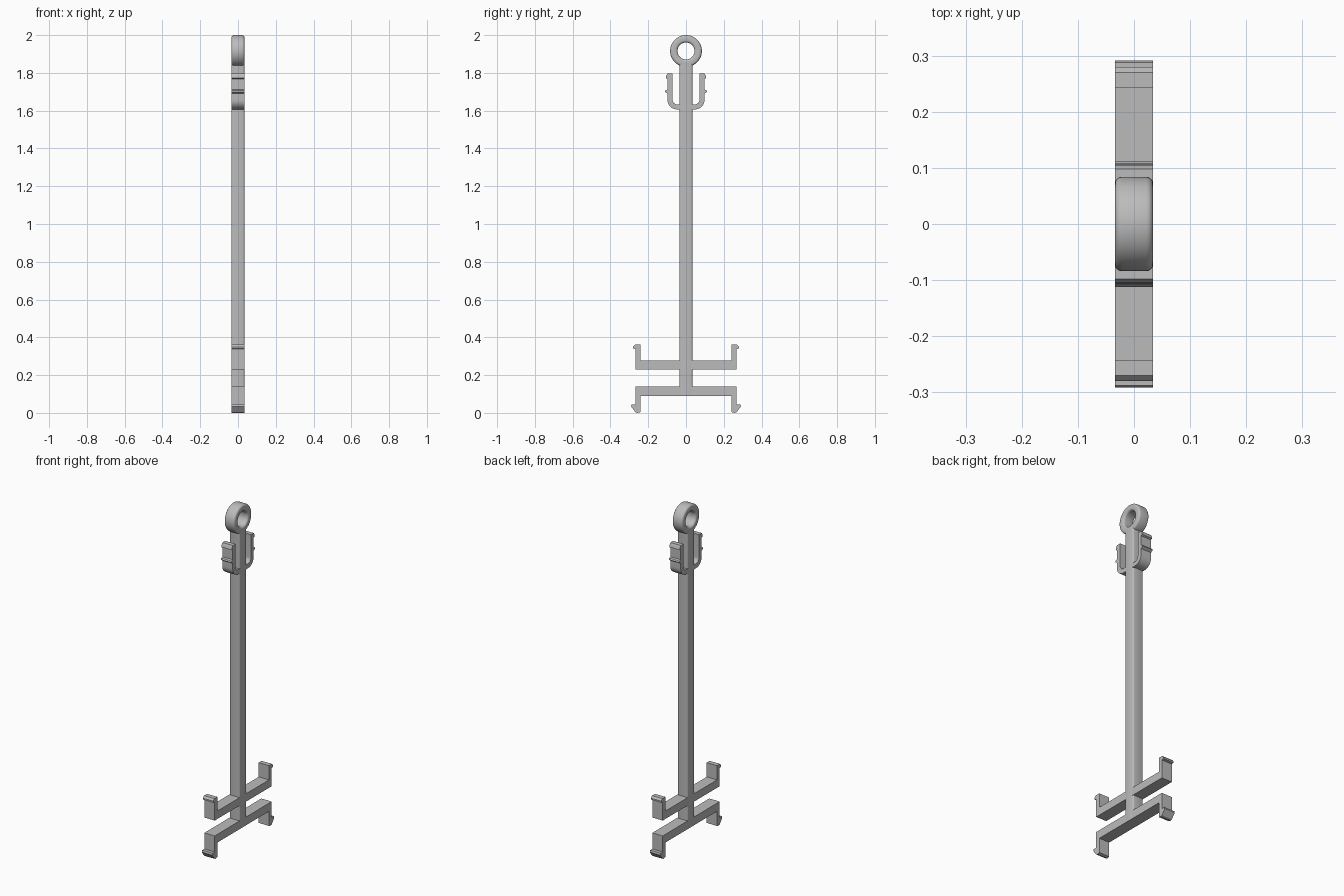
import bpy, bmesh, math

cube = bpy.data.objects.get("Cube")
if cube:
    bpy.data.objects.remove(cube, do_unlink=True)

HALF = 0.034  # half thickness of the whole tool along x

grey = bpy.data.materials.new("plain grey")
grey.use_nodes = True
grey.diffuse_color = (0.5, 0.5, 0.5, 1)
grey.node_tree.nodes["Principled BSDF"].inputs["Base Color"].default_value = (0.5, 0.5, 0.5, 1)


def finish(name, bm, smooth=False):
    bmesh.ops.recalc_face_normals(bm, faces=bm.faces)
    mesh = bpy.data.meshes.new(name)
    bm.to_mesh(mesh)
    bm.free()
    mesh.materials.append(grey)
    obj = bpy.data.objects.new(name, mesh)
    bpy.context.collection.objects.link(obj)
    if smooth:
        bpy.ops.object.select_all(action='DESELECT')
        obj.select_set(True)
        bpy.context.view_layer.objects.active = obj
        bpy.ops.object.shade_smooth_by_angle(angle=math.radians(35))
    return obj


def extrude_profile(name, points, side, smooth=False):
    """Extrude a (y, z) outline across the thickness; side mirrors it in y."""
    bm = bmesh.new()
    face = bm.faces.new([bm.verts.new((-HALF, side * y, z)) for y, z in points])
    new = bmesh.ops.extrude_face_region(bm, geom=[face])["geom"]
    verts = [v for v in new if isinstance(v, bmesh.types.BMVert)]
    bmesh.ops.translate(bm, verts=verts, vec=(2 * HALF, 0, 0))
    return finish(name, bm, smooth)


def arc(cy, cz, r, start, end, steps):
    angles = [math.radians(start + (end - start) * i / steps) for i in range(steps + 1)]
    return [(cy + r * math.cos(a), cz + r * math.sin(a)) for a in angles]


# Shaft with softened long edges
bm = bmesh.new()
bmesh.ops.create_cube(bm, size=1)
for v in bm.verts:
    v.co = (v.co.x * 2 * HALF, v.co.y * 2 * HALF, 0.09 if v.co.z < 0 else 1.85)
long_edges = [e for e in bm.edges if abs(e.verts[0].co.z - e.verts[1].co.z) > 1]
bmesh.ops.bevel(bm, geom=long_edges, offset=0.008, segments=3, profile=0.5, affect='EDGES')
finish("shaft", bm, True)

# Hanging ring: rounded rectangular section revolved about the x axis
CZ, OUTER, INNER, ROUND = 1.916, 0.084, 0.045, 0.012
section = []
for cx, cr, start in ((HALF - ROUND, OUTER - ROUND, 0), (ROUND - HALF, OUTER - ROUND, 90),
                      (ROUND - HALF, INNER + ROUND, 180), (HALF - ROUND, INNER + ROUND, 270)):
    section += arc(cx, cr, ROUND, start, start + 90, 4)
bm = bmesh.new()
STEPS = 48
rings = []
for i in range(STEPS):
    a = 2 * math.pi * i / STEPS
    rings.append([bm.verts.new((x, r * math.cos(a), CZ + r * math.sin(a))) for x, r in section])
for i, ring in enumerate(rings):
    nxt = rings[(i + 1) % STEPS]
    for j in range(len(section)):
        k = (j + 1) % len(section)
        bm.faces.new((ring[j], ring[k], nxt[k], nxt[j]))
finish("hanging_ring", bm, True)

# Outlines of the clips on the +y side
hook = ([(0.02, 1.607)] + arc(0.048, 1.657, 0.05, -90, 0, 10)
        + [(0.098, 1.69), (0.112, 1.70), (0.108, 1.708), (0.098, 1.712),
           (0.098, 1.767), (0.107, 1.772), (0.105, 1.785), (0.098, 1.796),
           (0.072, 1.796)]
        + arc(0.045, 1.66, 0.027, 0, -90, 8) + [(0.02, 1.633)])

upper_arm = [(0.02, 0.23), (0.267, 0.23), (0.267, 0.338), (0.280, 0.341),
             (0.280, 0.350), (0.270, 0.361), (0.242, 0.361), (0.242, 0.277), (0.02, 0.277)]

lower_arm = [(0.02, 0.139), (0.267, 0.139), (0.267, 0.044), (0.288, 0.044),
             (0.291, 0.034), (0.268, 0.004), (0.258, 0.0), (0.242, 0.004),
             (0.242, 0.09), (0.02, 0.09)]

# Front and back copies of every clip
for label, side in (("front", -1), ("back", 1)):
    extrude_profile(label + "_spring_hook", hook, side, True)
    extrude_profile(label + "_upper_arm", upper_arm, side)
    extrude_profile(label + "_lower_arm", lower_arm, side)
